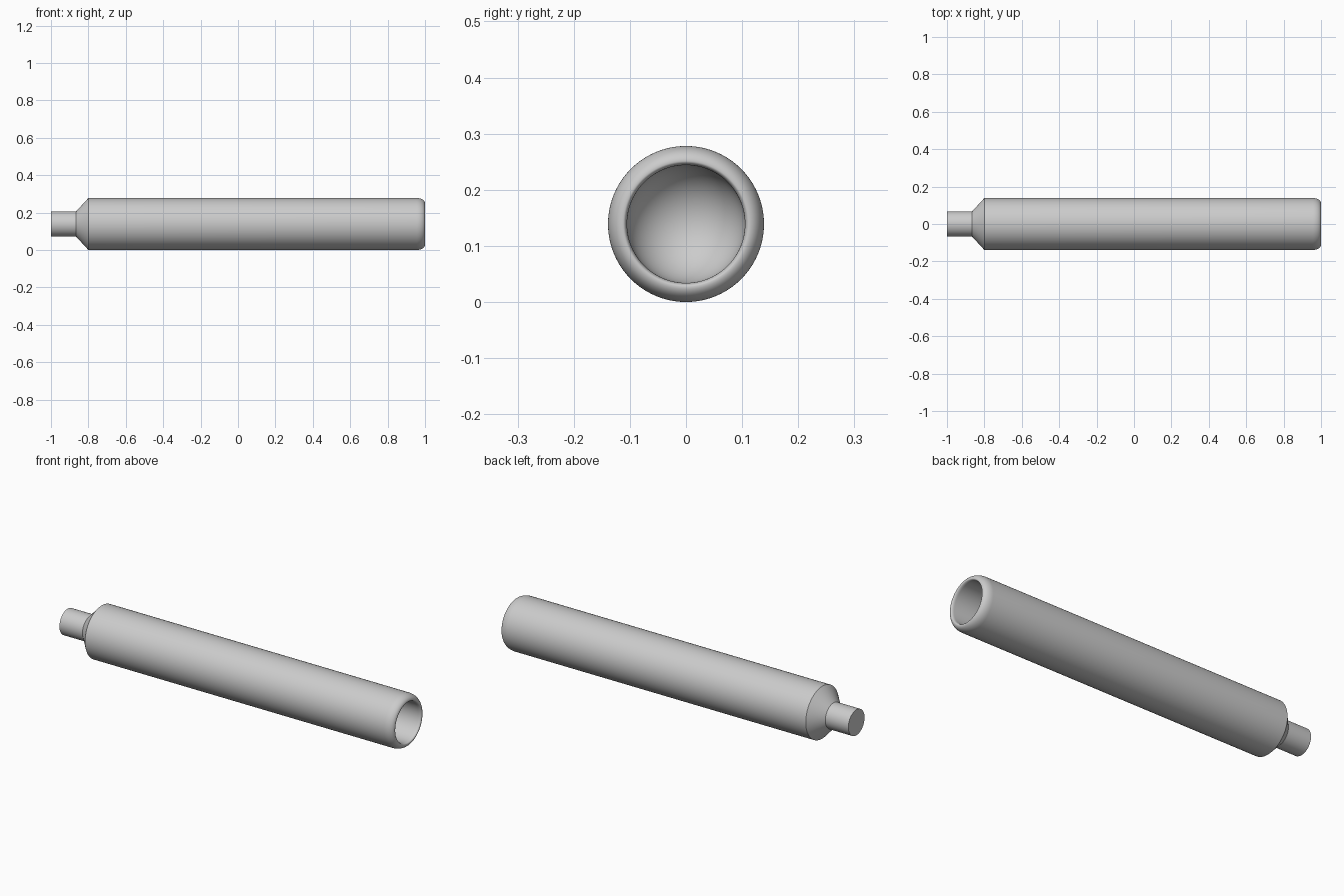
import bpy, bmesh, math

if "Cube" in bpy.data.objects:
    bpy.data.objects.remove(bpy.data.objects["Cube"])

R, BORE, STEM, CZ, SEG = 0.139, 0.105, 0.068, 0.139, 96


def lathe(name, profile):
    """Revolve (x, radius) points about the long axis."""
    bm = bmesh.new()
    rings = []
    for x, r in profile:
        if r < 1e-6:
            rings.append([bm.verts.new((x, 0, CZ))])
        else:
            rings.append([bm.verts.new((x, r * math.cos(2 * math.pi * i / SEG),
                                        CZ + r * math.sin(2 * math.pi * i / SEG)))
                          for i in range(SEG)])
    for a, b in zip(rings, rings[1:]):
        for i in range(SEG):
            j = (i + 1) % SEG
            if len(a) == 1:
                bm.faces.new((a[0], b[j], b[i]))
            elif len(b) == 1:
                bm.faces.new((a[i], a[j], b[0]))
            else:
                bm.faces.new((a[i], a[j], b[j], b[i]))
    bmesh.ops.recalc_face_normals(bm, faces=bm.faces[:])
    mesh = bpy.data.meshes.new(name)
    bm.to_mesh(mesh)
    bm.free()
    obj = bpy.data.objects.new(name, mesh)
    bpy.context.collection.objects.link(obj)
    bpy.context.view_layer.objects.active = obj
    obj.select_set(True)
    bpy.ops.object.shade_smooth_by_angle(angle=math.radians(30))
    return obj


def arc(cx, cr, rx, rr, start, end, n):
    """Elliptical arc in the (x, radius) plane, angles in degrees."""
    pts = []
    for k in range(n + 1):
        t = math.radians(start + (end - start) * k / n)
        pts.append((cx + rx * math.cos(t), cr + rr * math.sin(t)))
    return pts


# Stem, shoulder and barrel
profile = [(-1, 0), (-1, STEM), (-0.865, STEM), (-0.80, R)]
# Rounded mouth rim, outside then inside
profile += arc(0.955, 0.112, 0.045, R - 0.112, 90, 0, 10)
profile += arc(0.985, 0.112, 0.015, 0.112 - BORE, 0, -90, 5)[1:]
# Bore with a domed bottom
profile += arc(0.80, 0, -BORE, BORE, 90, 0, 14)[:-1] + [(0.80 - BORE, 0)]

lathe("tube_body", profile)
